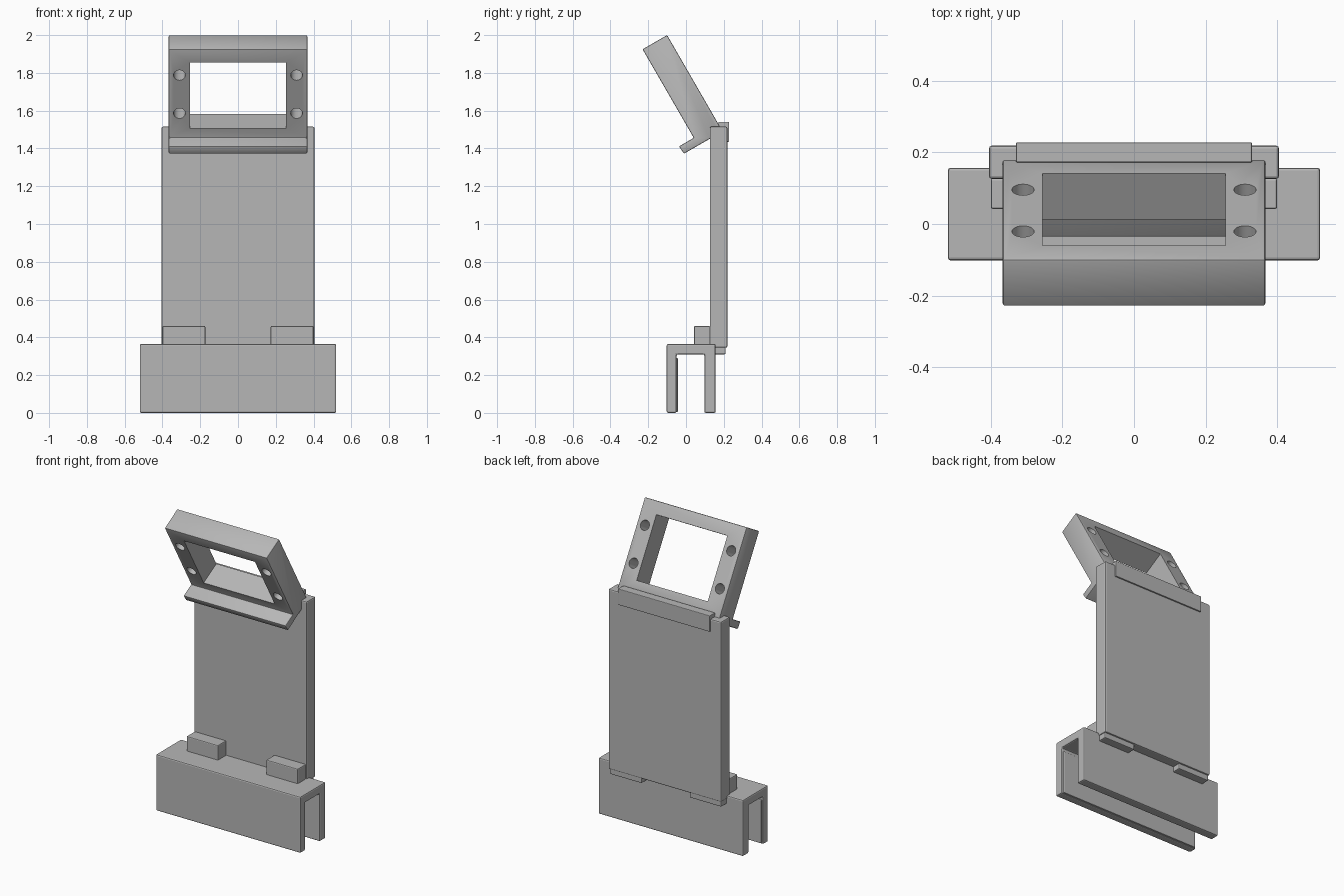
import bpy, bmesh, math
from mathutils import Matrix, Vector

if "Cube" in bpy.data.objects:
    bpy.data.objects.remove(bpy.data.objects["Cube"])

grey = bpy.data.materials.new("plain_grey")
grey.diffuse_color = (0.47, 0.47, 0.47, 1)
grey.use_nodes = True
grey.node_tree.nodes["Principled BSDF"].inputs["Base Color"].default_value = grey.diffuse_color


def finish(name, bm, bevel):
    bmesh.ops.recalc_face_normals(bm, faces=bm.faces)
    me = bpy.data.meshes.new(name)
    bm.to_mesh(me)
    bm.free()
    me.materials.append(grey)
    ob = bpy.data.objects.new(name, me)
    bpy.context.collection.objects.link(ob)
    if bevel:
        m = ob.modifiers.new("bevel", 'BEVEL')
        m.width, m.segments, m.limit_method = bevel, 2, 'ANGLE'
    return ob


def prism(name, pts, x0, x1, bevel=0.006):
    """Extrude a (y, z) profile along x."""
    bm = bmesh.new()
    face = bm.faces.new([bm.verts.new((x0, y, z)) for y, z in pts])
    ext = bmesh.ops.extrude_face_region(bm, geom=[face])["geom"]
    verts = [v for v in ext if isinstance(v, bmesh.types.BMVert)]
    bmesh.ops.translate(bm, verts=verts, vec=(x1 - x0, 0, 0))
    return finish(name, bm, bevel)


def box(name, x, y, z, bevel=0.006):
    return prism(name, [(y[0], z[0]), (y[1], z[0]), (y[1], z[1]), (y[0], z[1])], x[0], x[1], bevel)


# Clamp base: an upside-down channel with a pad inside the front wall
prism("clamp_base", [(-0.102, 0), (-0.05, 0), (-0.05, 0.31), (0.097, 0.31), (0.097, 0),
                     (0.157, 0), (0.157, 0.365), (-0.102, 0.365)], -0.52, 0.52, 0.008)
box("clamp_pad", (-0.51, 0.51), (-0.07, -0.042), (0.005, 0.29))

# Upright panel
box("back_panel", (-0.405, 0.405), (0.126, 0.219), (0.345, 1.515), 0.008)

# Panel clips: front block and supporting foot on each side
for side, x in (("left", (-0.40, -0.173)), ("right", (0.173, 0.40))):
    box(side + "_clip", x, (0.042, 0.128), (0.355, 0.46))
    box(side + "_foot", x, (0.12, 0.21), (0.31, 0.35))

# Tilted head frame with a front lip along its lower edge
head = prism("head_frame", [(-0.10, 2.0), (-0.23, 1.925), (0.041, 1.456), (-0.037, 1.411),
                            (-0.011, 1.372), (0.124, 1.45), (0.18, 1.48), (0.177, 1.52)],
             -0.367, 0.367)

# Cut the window and four screw holes square to the tilted face
along = Vector((0, -0.5, 0.866)).normalized()
normal = Vector((0, 0.866, 0.5)).normalized()
corner = Vector((0, 0.041, 1.456))


def cut(x, t, shape, sx, st):
    c = corner + along * t + normal * 0.075
    rot = Matrix((Vector((1, 0, 0)), along, normal)).transposed().to_4x4()
    mat = Matrix.Translation(c + Vector((x, 0, 0))) @ rot @ Matrix.Diagonal((sx, st, 0.4, 1))
    bm = bmesh.new()
    if shape == "box":
        bmesh.ops.create_cube(bm, size=1, matrix=mat)
    else:
        bmesh.ops.create_cone(bm, cap_ends=True, segments=32, radius1=0.5, radius2=0.5,
                              depth=1, matrix=mat)
    cutter = finish("cutter", bm, 0)
    cutter.hide_render = True
    m = head.modifiers.new("cut", 'BOOLEAN')
    m.operation, m.object, m.solver = 'DIFFERENCE', cutter, 'EXACT'
    return cutter


cutters = [cut(0, 0.26, "box", 0.51, 0.404)]
cutters += [cut(x, t, "round", 0.062, 0.062) for x in (-0.31, 0.31) for t in (0.15, 0.383)]
bpy.context.view_layer.objects.active = head
head.select_set(True)
for m in list(head.modifiers):
    bpy.ops.object.modifier_apply(modifier=m.name)
for c in cutters:
    bpy.data.objects.remove(c)
bpy.ops.object.shade_smooth_by_angle(angle=math.radians(30))

# Hook folding over the top of the panel
prism("head_hook", [(0.172, 1.54), (0.228, 1.54), (0.228, 1.435), (0.214, 1.435),
                    (0.214, 1.505), (0.172, 1.505)], -0.33, 0.33, 0.004)
